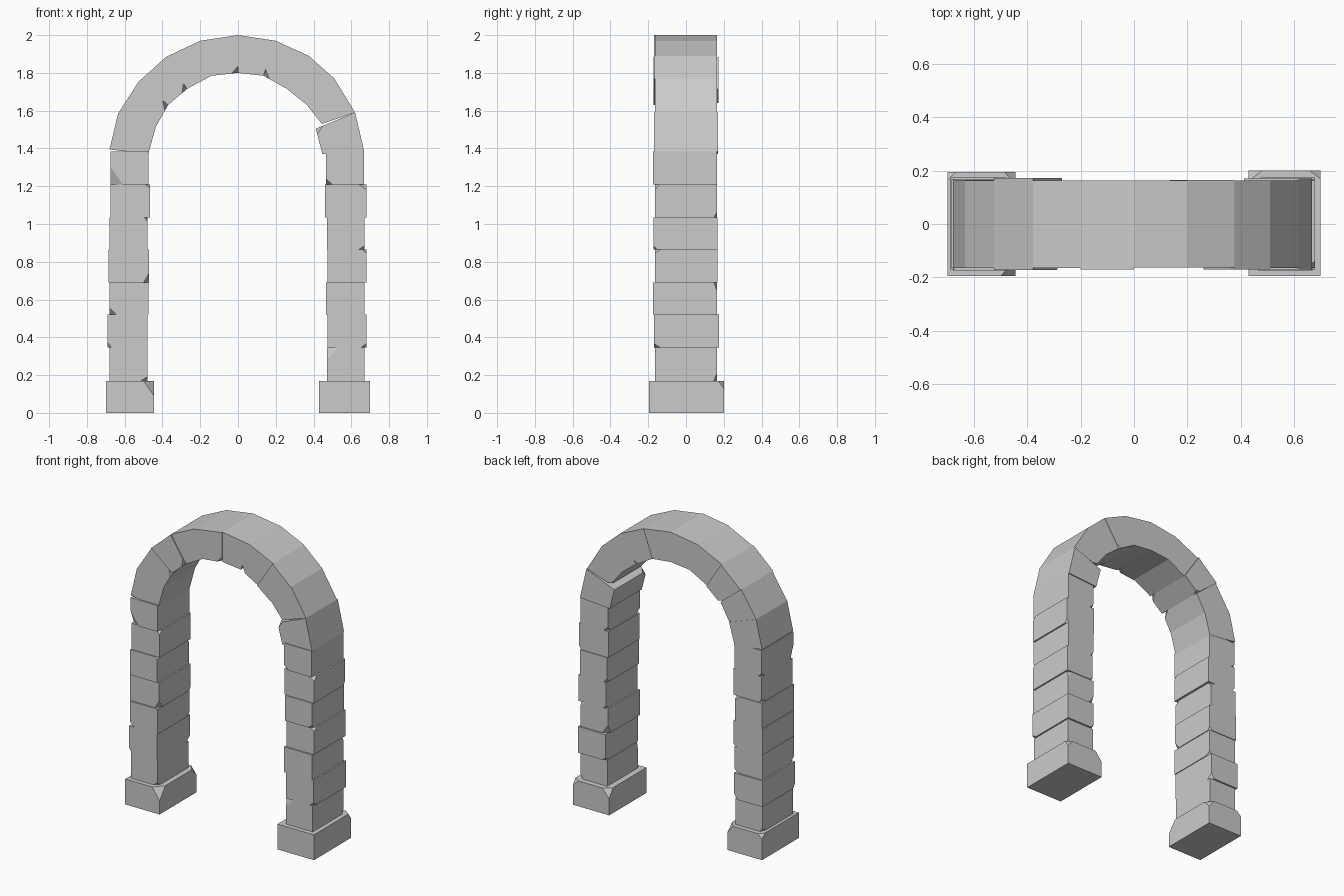
import bpy, bmesh, random
from mathutils import Vector

if "Cube" in bpy.data.objects:
    bpy.data.objects.remove(bpy.data.objects["Cube"])

random.seed(4)


def stone(name, profile, ys, chips=()):
    """Four-cornered xz profile extruded in y; chips = (corner, (next, prev, depth))."""
    bm = bmesh.new()
    co = [Vector((x, ys[k], z)) for k in (0, 1) for x, z in profile]
    v = [bm.verts.new(c) for c in co]
    bm.faces.new(v[:4])
    bm.faces.new(v[:3:-1])
    for i in range(4):
        j = (i + 1) % 4
        bm.faces.new((v[j], v[i], v[i + 4], v[j + 4]))
    centre = sum(co, Vector()) / 8
    # slice broken corners off
    for i, d in chips:
        k = i // 4 * 4
        near = (co[k + (i + 1) % 4], co[k + (i - 1) % 4], co[(i + 4) % 8])
        p = [co[i] + (n - co[i]).normalized() * s for n, s in zip(near, d)]
        no = (p[1] - p[0]).cross(p[2] - p[0]).normalized()
        if no.dot(centre - p[0]) > 0:
            no = -no
        bmesh.ops.bisect_plane(bm, geom=bm.verts[:] + bm.edges[:] + bm.faces[:],
                               plane_co=p[0], plane_no=no, clear_outer=True)
        bmesh.ops.holes_fill(bm, edges=[e for e in bm.edges if e.is_boundary])
    bmesh.ops.recalc_face_normals(bm, faces=bm.faces[:])
    me = bpy.data.meshes.new(name)
    bm.to_mesh(me)
    bm.free()
    ob = bpy.data.objects.new(name, me)
    bpy.context.collection.objects.link(ob)
    return ob


def box(x0, x1, z0, z1):
    return [(x0, z0), (x1, z0), (x1, z1), (x0, z1)]


def small_chip(corners):
    return (random.choice(corners), [random.uniform(0.015, 0.04) for _ in range(3)])


# plinths
stone("plinth_left", box(-0.70, -0.445, 0, 0.17), (-0.195, 0.195),
      [(2, (0.055, 0.08, 0.06)), (6, (0.04, 0.05, 0.05)), (7, (0.03, 0.03, 0.03))])
stone("plinth_right", box(0.43, 0.70, 0, 0.17), (-0.195, 0.2),
      [(7, (0.06, 0.05, 0.04)), (6, (0.04, 0.04, 0.03))])

# pillar stones: x range and y range of each course
levels = [0.17, 0.345, 0.52, 0.69, 0.865, 1.035, 1.21, 1.385]
left = [(-0.68, -0.48), (-0.69, -0.48), (-0.68, -0.475), (-0.685, -0.47),
        (-0.68, -0.48), (-0.675, -0.465), (-0.675, -0.475)]
right = [(0.47, 0.67), (0.475, 0.68), (0.465, 0.67), (0.475, 0.68),
         (0.47, 0.67), (0.46, 0.68), (0.465, 0.668)]
depths = [(-0.165, 0.163), (-0.17, 0.175), (-0.175, 0.163), (-0.165, 0.168),
          (-0.172, 0.168), (-0.165, 0.163), (-0.175, 0.163)]
big = {("left", 6): (0, (0.065, 0.09, 0.035)), ("right", 0): (3, (0.065, 0.06, 0.012)),
       ("left", 3): (1, (0.05, 0.03, 0.04)), ("right", 2): (4, (0.04, 0.06, 0.03))}
for side, spans in (("left", left), ("right", right)):
    for i, (x0, x1) in enumerate(spans):
        chips = [small_chip(range(4)), small_chip(range(4, 8))]
        if (side, i) in big:
            chips = [big[side, i], chips[1]]
        stone(f"pillar_stone_{side}_{i + 1}", box(x0, x1, levels[i], levels[i + 1]),
              depths[i], chips)

# arch stones between an outer and an inner line of joints
outer = [(-0.68, 1.395), (-0.635, 1.585), (-0.525, 1.755), (-0.38, 1.885), (-0.2, 1.97), (0, 2.0),
         (0.2, 1.97), (0.375, 1.89), (0.51, 1.77), (0.62, 1.59), (0.668, 1.385)]
inner = [(-0.475, 1.37), (-0.435, 1.515), (-0.37, 1.63), (-0.27, 1.715), (-0.14, 1.785), (0, 1.8),
         (0.135, 1.785), (0.26, 1.715), (0.36, 1.635), (0.445, 1.53), (0.465, 1.375)]
arch_y = [(-0.165, 0.165), (-0.165, 0.163), (-0.172, 0.172), (-0.165, 0.163), (-0.17, 0.163),
          (-0.163, 0.163), (-0.163, 0.165), (-0.17, 0.163), (-0.165, 0.163), (-0.17, 0.17)]
for i in range(10):
    a, b = inner[i], inner[i + 1]
    if i == 9:
        a, b = (0.412, 1.505), (0.447, 1.37)   # stone standing proud of the inner curve
    chips = []
    if i in (1, 2, 4, 6):
        chips = [(1 if i != 6 else 0, (0.035, 0.035, 0.05))]
    elif i == 9:
        chips = [(0, (0.03, 0.04, 0.04))]
    if i in (2, 6, 8):
        chips.append(small_chip([4, 5]))
    stone(f"arch_stone_{i + 1}", [a, b, outer[i + 1], outer[i]], arch_y[i], chips)
